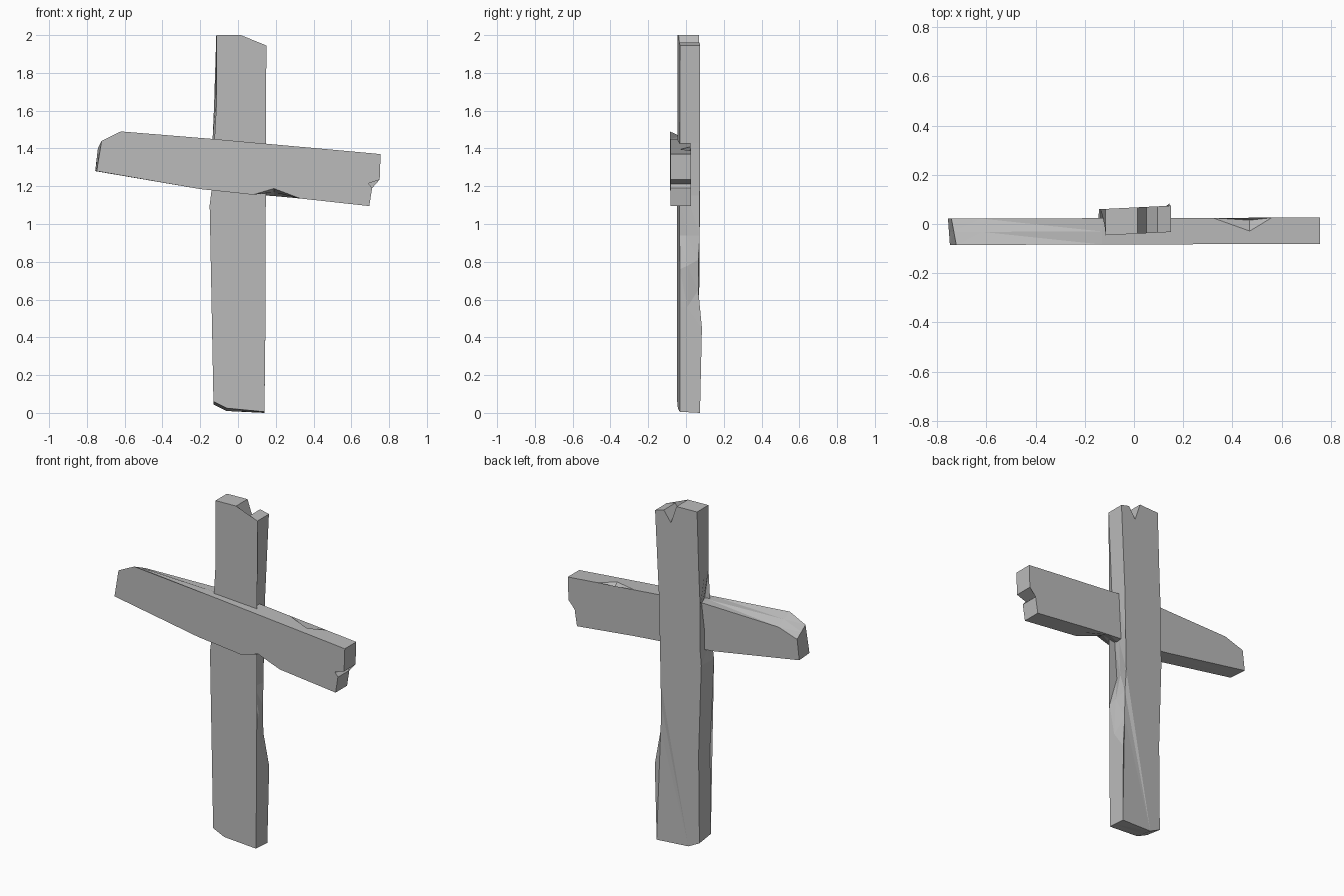
import bpy
import bmesh

if "Cube" in bpy.data.objects:
    bpy.data.objects.remove(bpy.data.objects["Cube"], do_unlink=True)

grey = bpy.data.materials.new("weathered grey")
grey.use_nodes = True
colour = (0.5, 0.5, 0.5, 1)
grey.diffuse_color = colour
grey.node_tree.nodes["Principled BSDF"].inputs["Base Color"].default_value = colour


def plank(name, outline, front, middle, back, skew, worn, dents):
    """Loft a rough plank through three rings.
    worn: back corner shifts (x, y, z) by outline index.
    dents: indices whose middle ring stays flush with the front."""
    bm = bmesh.new()
    rings = [[], [], []]
    for i, (x, z) in enumerate(outline):
        dx, dy, dz = worn.get(i, (0, 0, 0))
        half = 0 if i in dents else (middle - front) / (back - front)
        for ring, y, amount in zip(rings, (front, middle, back), (0, half, 1)):
            px = x + dx * amount
            shift = dy if ring is rings[-1] else 0
            ring.append(bm.verts.new((px, y + skew * px + shift, z + dz * amount)))
    bm.faces.new(rings[0])
    bm.faces.new(reversed(rings[-1]))
    count = len(outline)
    for near, far in zip(rings, rings[1:]):
        for i in range(count):
            j = (i + 1) % count
            bm.faces.new((near[i], far[i], far[j], near[j]))
    # split warped faces cleanly, then merge the flat ones
    bmesh.ops.triangulate(bm, faces=bm.faces[:], ngon_method="EAR_CLIP")
    bmesh.ops.recalc_face_normals(bm, faces=bm.faces[:])
    bmesh.ops.dissolve_limit(bm, angle_limit=0.01, verts=bm.verts[:], edges=bm.edges[:])
    mesh = bpy.data.meshes.new(name)
    bm.to_mesh(mesh)
    bm.free()
    mesh.materials.append(grey)
    obj = bpy.data.objects.new(name, mesh)
    bpy.context.collection.objects.link(obj)
    return obj


# Upright: chipped foot, worn right edge, splintered top
upright_outline = [
    (-.13, .06), (-.06, .025), (.14, .006), (.145, .45), (.145, .56),
    (.143, .76), (.09, .94), (.105, 1.15), (.125, 1.43), (.15, 1.945),
    (.095, 1.96), (.05, 1.895), (.015, 2), (-.115, 2), (-.115, 1.62),
    (-.09, 1.44), (-.14, 1.18), (-.15, 1.1), (-.125, .57),
]
upright_wear = {
    0: (0, 0, -.015), 1: (0, 0, -.015), 2: (0, 0, -.006),
    3: (0, .01, 0), 4: (-.025, -.008, .09), 5: (-.025, -.008, .05),
    6: (.025, 0, 0), 7: (.01, 0, 0),
    14: (-.012, 0, 0), 15: (-.045, 0, 0),
    16: (.005, 0, 0), 17: (.008, 0, 0),
}
plank("upright_plank", upright_outline, -.04, 0, .067, .05, upright_wear, {4})

# Crossbeam: slanted, with a split right end and worn back edges
beam_outline = [
    (-.748, 1.28), (-.722, 1.44), (-.62, 1.49), (-.13, 1.45),
    (.32, 1.409), (.47, 1.396), (.56, 1.388), (.755, 1.37),
    (.75, 1.235), (.685, 1.213), (.71, 1.19), (.695, 1.095),
    (.33, 1.135), (.19, 1.188), (.08, 1.155), (-.2, 1.185),
]
beam_wear = {
    0: (-.008, 0, 0), 1: (-.02, 0, -.04), 2: (0, 0, -.05),
    5: (0, -.01, -.045), 13: (0, 0, -.04),
}
plank("crossbeam_plank", beam_outline, -.083, -.03, .024, .003, beam_wear, {5})
